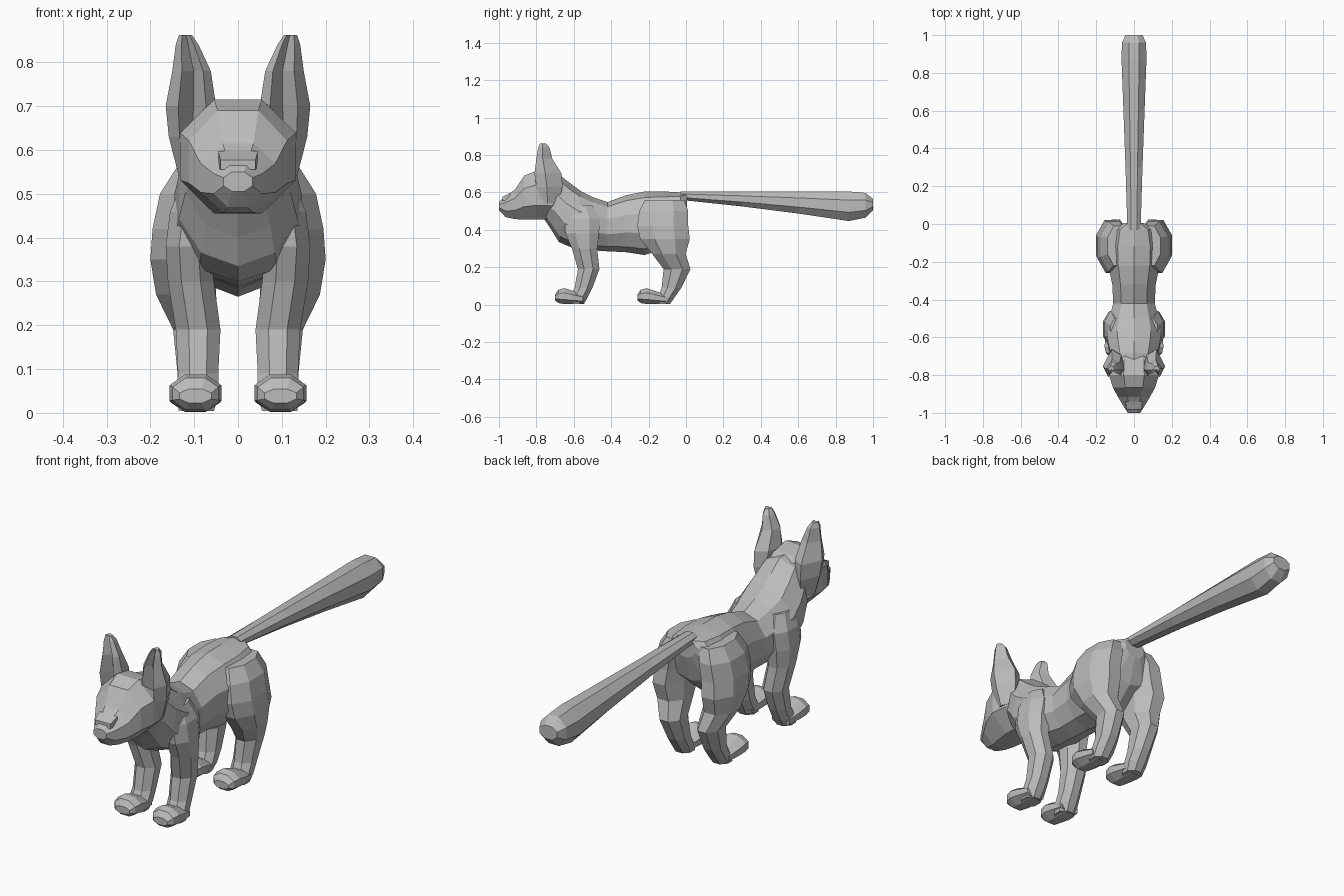
import bpy, bmesh, math
from mathutils import Vector

fur = bpy.data.materials.new("grey fur")
fur.diffuse_color = (0.5, 0.5, 0.5, 1)


def loft(name, rings, mirror=False):
    """Skin a list of equal-length point rings, cap both ends, flat shaded."""
    bm = bmesh.new()
    vs = [[bm.verts.new(p) for p in r] for r in rings]
    n = len(rings[0])
    for a, b in zip(vs, vs[1:]):
        for i in range(n):
            j = (i + 1) % n
            bm.faces.new((a[i], a[j], b[j], b[i]))
    bm.faces.new(vs[0][::-1])
    bm.faces.new(vs[-1])
    bmesh.ops.recalc_face_normals(bm, faces=bm.faces)
    me = bpy.data.meshes.new(name)
    bm.to_mesh(me)
    bm.free()
    me.materials.append(fur)
    ob = bpy.data.objects.new(name, me)
    bpy.context.collection.objects.link(ob)
    if mirror:
        ob.modifiers.new("Mirror", 'MIRROR').use_axis[0] = True
    return ob


def polygon(n):
    """Unit polygon with flat top and bottom, scaled to touch its bounds."""
    pts = [(math.cos((i + .5) * 2 * math.pi / n), math.sin((i + .5) * 2 * math.pi / n)) for i in range(n)]
    mx, my = max(p[0] for p in pts), max(p[1] for p in pts)
    return [(a / mx, b / my) for a, b in pts]


def upright(y, top, bottom, w, n=8, cx=0.0, lean=0.0):
    """Ring standing across y; lean pushes its top backwards."""
    c, h = (top + bottom) / 2, (top - bottom) / 2
    return [(cx + a * w, y + lean * b, c + b * h) for a, b in polygon(n)]


def level(z, y0, y1, x0, x1, n=8):
    """Horizontal ring filling the given bounds."""
    return [((x0 + x1) / 2 + a * (x1 - x0) / 2, (y0 + y1) / 2 + b * (y1 - y0) / 2, z) for a, b in polygon(n)]


# torso and neck: y, top, bottom, half width, lean
torso = [(0.005, .595, .50, .05, 0), (-.03, .60, .38, .12, 0), (-.12, .605, .30, .14, 0),
         (-.22, .605, .265, .135, 0), (-.32, .585, .28, .115, 0), (-.42, .548, .285, .11, 0),
         (-.50, .575, .29, .13, 0), (-.58, .605, .30, .145, .02), (-.65, .65, .335, .135, .03),
         (-.70, .695, .40, .12, .02), (-.76, .70, .46, .10, 0)]
loft("torso", [upright(y, t, b, w, 10, 0, l) for y, t, b, w, l in torso])

# head tapering to the muzzle
head = [(-.66, .64, .50, .09), (-.72, .70, .457, .125), (-.80, .715, .455, .132), (-.865, .69, .455, .112),
        (-.915, .615, .457, .085), (-.965, .578, .468, .055), (-1.0, .55, .505, .033)]
loft("head", [upright(y, t, b, w) for y, t, b, w in head])

# nose ridge
loft("nose", [upright(-.94, .597, .56, .045, 4), upright(-.982, .577, .555, .04, 4)])

# tail: flat on top, swelling towards the tip
tail = [(-.03, .605, .56, .035), (.3, .605, .525, .045), (.6, .605, .487, .056), (.87, .605, .447, .066),
        (.96, .597, .465, .064), (1.0, .565, .505, .045)]
loft("tail", [upright(y, t, b, w) for y, t, b, w in tail])

# ears, hollow towards the front: z, inner x, outer x, front y, back y
ear = [(.54, .07, .135, -.78, -.68), (.63, .06, .158, -.80, -.66), (.70, .05, .165, -.81, -.665),
       (.78, .062, .15, -.80, -.715), (.84, .09, .142, -.79, -.73), (.862, .105, .135, -.78, -.75)]
section = [(1, .4), (.6, 1), (.15, .8), (0, .3), (.2, .05), (.45, .4), (.75, 0)]
loft("ear", [[(x0 + u * (x1 - x0), f + v * (b - f), z) for u, v in section]
             for z, x0, x1, f, b in ear], True)

# legs: z, front y, back y, inner x, outer x
front = [(.53, -.63, -.50, .05, .125), (.46, -.65, -.46, .05, .155), (.38, -.645, -.465, .06, .165),
         (.30, -.61, -.475, .055, .16), (.19, -.578, -.463, .04, .142), (.09, -.595, -.50, .045, .137),
         (.04, -.62, -.525, .045, .14), (.004, -.63, -.545, .055, .135)]
hind = [(.56, -.22, -.01, .03, .14), (.50, -.25, .012, .03, .178), (.42, -.26, .012, .04, .195),
        (.35, -.245, .02, .05, .2), (.27, -.18, -.002, .05, .187), (.19, -.12, .024, .045, .148),
        (.09, -.13, -.025, .045, .138), (.04, -.15, -.06, .045, .14), (.004, -.17, -.085, .055, .135)]
loft("front_leg", [level(*r) for r in front], True)
loft("hind_leg", [level(*r) for r in hind], True)

# paws: offset from toe, top, bottom, half width
paw = [(0, .055, .022, .036), (.018, .08, .008, .052), (.05, .088, .003, .059),
       (.09, .075, .002, .056), (.15, .055, .003, .045)]
for name, toe in (("front_paw", -.70), ("hind_paw", -.26)):
    loft(name, [upright(toe + d, t, b, w, 8, .097) for d, t, b, w in paw], True)
